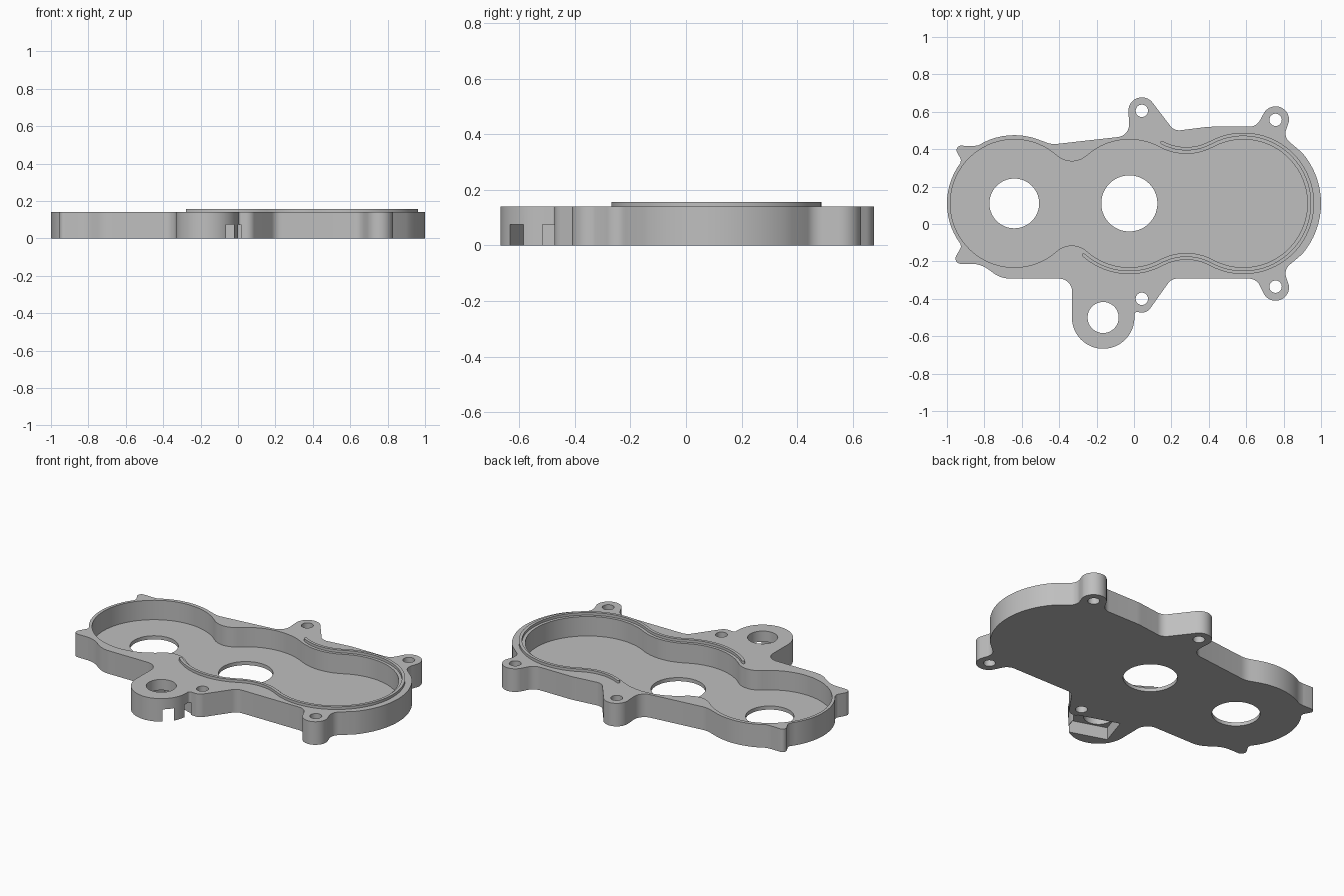
import bpy, bmesh
from math import cos, sin, radians, degrees, atan2, tan, pi
from mathutils import Vector, Matrix

if "Cube" in bpy.data.objects:
    bpy.data.objects.remove(bpy.data.objects["Cube"])

metal = bpy.data.materials.new("grey_metal")
metal.use_nodes = True
GREY = (0.52, 0.52, 0.52, 1)
metal.diffuse_color = GREY
metal.node_tree.nodes["Principled BSDF"].inputs["Base Color"].default_value = GREY

TOP, FLOOR, MID = 0.14, 0.022, 0.11   # rim height, floor thickness, centre line y


def arc(cx, cy, r, a0, a1):
    n = max(3, int(abs(a1 - a0) / 5))
    angles = [radians(a0 + (a1 - a0) * i / n) for i in range(n + 1)]
    return [(cx + r * cos(a), cy + r * sin(a)) for a in angles]


def rounded(points):
    """Round every corner given as (x, y, radius); plain (x, y) stay as they are."""
    out = []
    for i, p in enumerate(points):
        here = Vector(p[:2])
        if len(p) == 2:
            out.append(here)
            continue
        a = Vector(points[i - 1][:2]) - here
        b = Vector(points[(i + 1) % len(points)][:2]) - here
        half = a.angle(b) / 2
        cut = min(p[2] / tan(half), a.length * 0.48, b.length * 0.48)
        start, end = here + a.normalized() * cut, here + b.normalized() * cut
        for k in range(9):
            t = k / 8
            # weighted quadratic curve gives a true circular fillet
            w = 2 * t * (1 - t) * sin(half)
            u, v = (1 - t) ** 2, t * t
            out.append((start * u + here * w + end * v) / (u + w + v))
    return out


def prism(name, points, z0, z1):
    bm = bmesh.new()
    face = bm.faces.new([bm.verts.new((p[0], p[1], z0)) for p in points])
    top = bmesh.ops.extrude_face_region(bm, geom=[face])["geom"]
    bmesh.ops.translate(bm, vec=(0, 0, z1 - z0),
                        verts=[v for v in top if isinstance(v, bmesh.types.BMVert)])
    bmesh.ops.remove_doubles(bm, verts=bm.verts, dist=0.0002)
    bmesh.ops.recalc_face_normals(bm, faces=bm.faces)
    mesh = bpy.data.meshes.new(name)
    bm.to_mesh(mesh)
    bm.free()
    mesh.materials.append(metal)
    obj = bpy.data.objects.new(name, mesh)
    bpy.context.collection.objects.link(obj)
    return obj


def activate(obj):
    bpy.ops.object.select_all(action='DESELECT')
    obj.select_set(True)
    bpy.context.view_layer.objects.active = obj


def cut(obj, cutter):
    cutter.hide_render = True
    mod = obj.modifiers.new("cut", 'BOOLEAN')
    mod.operation, mod.solver, mod.object = 'DIFFERENCE', 'EXACT', cutter
    activate(obj)
    bpy.ops.object.modifier_apply(modifier=mod.name)
    bpy.data.objects.remove(cutter)


# Three lobes joined by concave necks: lobe centres, radius, neck half-heights
LOBES, LOBE_R = (-0.64, -0.025, 0.585), 0.342


def neck(x0, x1, h):
    half = (x1 - x0) / 2
    f = (half ** 2 + h ** 2 - LOBE_R ** 2) / (2 * (LOBE_R - h))
    return (x0 + x1) / 2, h + f, f, degrees(atan2(h + f, half))


LEFT_NECK = neck(LOBES[0], LOBES[1], 0.225)
RIGHT_NECK = neck(LOBES[1], LOBES[2], 0.265)


def neck_arc(data, offset, side):
    x, h, f, t = data
    if side > 0:
        return arc(x, MID + h, f - offset, -t, t - 180)
    return arc(x, MID - h, f - offset, 180 - t, t)


def lobe(i, offset, a0, a1):
    return arc(LOBES[i], MID, LOBE_R + offset, a0, a1)


tl, tr = LEFT_NECK[3], RIGHT_NECK[3]
cavity = (lobe(2, 0, tr - 180, 180 - tr) + neck_arc(RIGHT_NECK, 0, 1)
          + lobe(1, 0, tr, 180 - tl) + neck_arc(LEFT_NECK, 0, 1)
          + lobe(0, 0, tl, 360 - tl) + neck_arc(LEFT_NECK, 0, -1)
          + lobe(1, 0, tl - 180, -tr) + neck_arc(RIGHT_NECK, 0, -1))


def ridge_side(offset):
    return (lobe(1, offset, tl - 180, -tr) + neck_arc(RIGHT_NECK, offset, -1)
            + lobe(2, offset, tr - 180, 180 - tr) + neck_arc(RIGHT_NECK, offset, 1))


# Outer outline, counter-clockwise from the large right-hand lobe
outline = rounded(
    arc(0.585, MID, 0.415, -41, 41)
    + [(0.80, 0.465, 0.06)]
    + arc(0.757, 0.557, 0.072, -8, 150)
    + [(0.655, 0.52, 0.07), (0.40, 0.52, 0.3), (0.215, 0.497, 0.06)]
    + arc(0.042, 0.605, 0.072, 35, 180)
    + [(-0.022, 0.472, 0.07), (-0.44, 0.425, 0.13)]
    + arc(-0.64, MID, 0.365, 68, 122)
    + [(-0.865, 0.417, 0.03), (-0.965, 0.42, 0.035), (-0.925, 0.345, 0.02)]
    + arc(-0.64, MID, 0.36, 143, 217)
    + [(-0.925, -0.125, 0.02), (-0.975, -0.213, 0.035),
       (-0.82, -0.213, 0.15), (-0.71, -0.292, 0.15), (-0.33, -0.292, 0.07)]
    + arc(-0.165, -0.5, 0.167, 180, 360)
    + [(0.002, -0.47, 0.02), (0.07, -0.475, 0.05), (0.20, -0.292, 0.06),
       (0.655, -0.292, 0.07)]
    + arc(0.757, -0.338, 0.072, 205, 368)
    + [(0.80, -0.245, 0.06)])
housing = prism("housing", outline, 0, TOP)

# Recess with a thin floor
cut(housing, prism("recess_cutter", cavity, FLOOR, 0.3))

# Shaft bores, boss bore and bolt holes
HOLES = [(-0.64, MID, 0.133), (-0.025, MID, 0.15), (-0.165, -0.5, 0.083),
         (0.042, 0.605, 0.033), (0.757, 0.557, 0.033),
         (0.757, -0.335, 0.033), (0.042, -0.4, 0.033)]
for x, y, r in HOLES:
    cut(housing, prism("hole_cutter", arc(x, y, r, 0, 355), -0.1, 0.3))

# Slanted slot under the boss, open to the side
turn = Matrix.Rotation(radians(-18), 2)
slot = [turn @ Vector(p) + Vector((-0.165, -0.5))
        for p in ((-0.09, -0.095), (0.163, -0.095), (0.163, 0.095), (-0.09, 0.095))]
cut(housing, prism("slot_cutter", slot, -0.1, 0.075))

# Raised sealing lip around the right-hand part of the rim
inner, outer = 0.018, 0.036
mid_r = (inner + outer) / 2
side = ridge_side(outer)
back = ridge_side(inner)[::-1]


def cap(a, b):
    a, b = Vector(a), Vector(b)
    c, r = (a + b) / 2, (a - b).length / 2
    start = degrees(atan2(a.y - c.y, a.x - c.x))
    return arc(c.x, c.y, r, start, start + 180)[1:-1]


lip = prism("sealing_lip", side + cap(side[-1], back[0]) + back + cap(back[-1], side[0]),
            TOP - 0.005, 0.156)

for obj in (housing, lip):
    activate(obj)
    bpy.ops.object.shade_smooth_by_angle(angle=radians(30))
